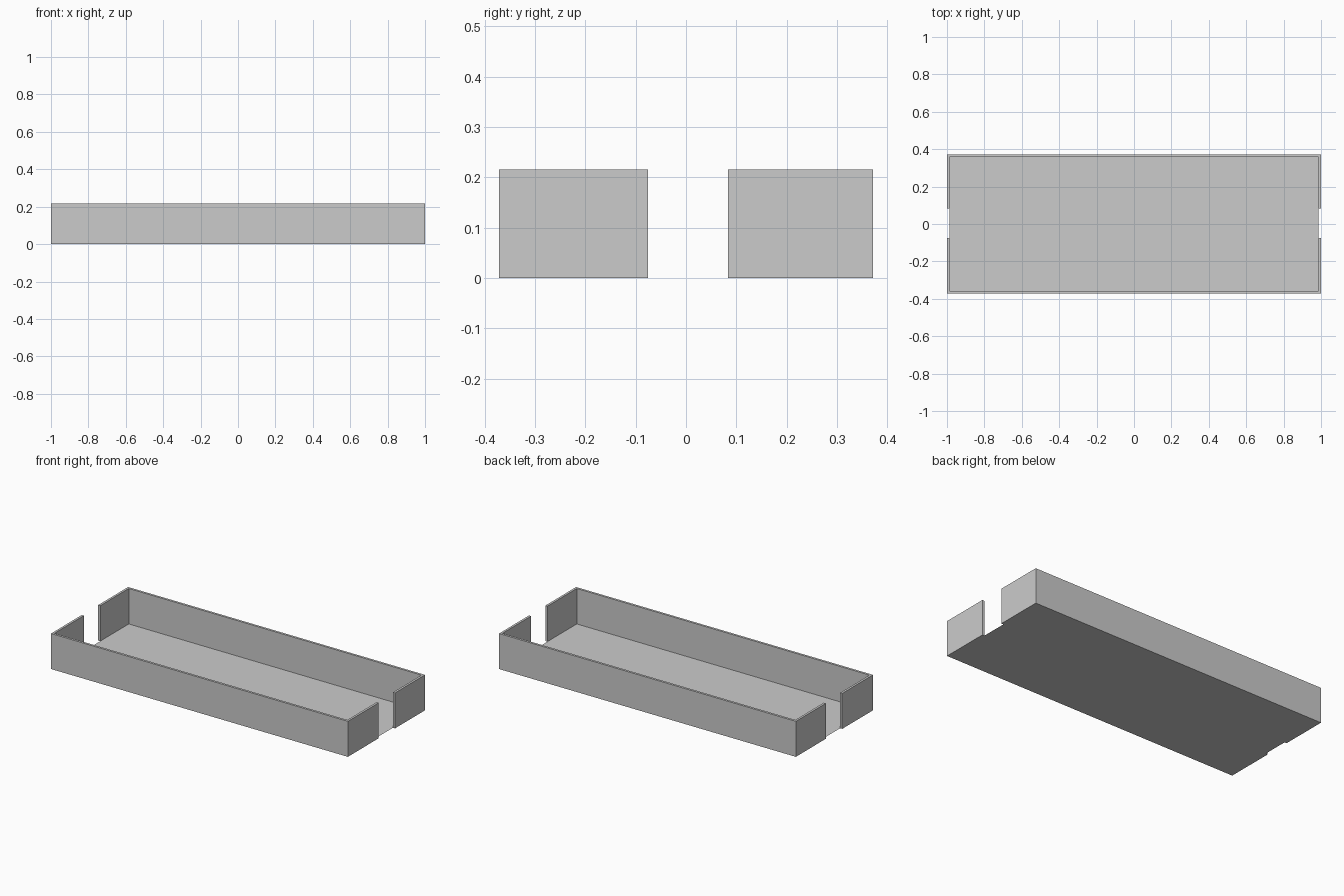
import bpy, bmesh

if "Cube" in bpy.data.objects:
    bpy.data.objects.remove(bpy.data.objects["Cube"])

X, Y, H = 1.0, 0.371, 0.216   # outer half sizes and wall height
T = 0.014                     # wall thickness


def prism(name, outline, height):
    """Extrude a flat outline straight up; zero height leaves a sheet."""
    bm = bmesh.new()
    face = bm.faces.new([bm.verts.new((x, y, 0)) for x, y in outline])
    if height:
        top = bmesh.ops.extrude_face_region(bm, geom=[face], use_keep_orig=True)
        verts = [v for v in top["geom"] if isinstance(v, bmesh.types.BMVert)]
        bmesh.ops.translate(bm, verts=verts, vec=(0, 0, height))
        bmesh.ops.recalc_face_normals(bm, faces=bm.faces)
    mesh = bpy.data.meshes.new(name)
    bm.to_mesh(mesh)
    bm.free()
    obj = bpy.data.objects.new(name, mesh)
    bpy.context.collection.objects.link(obj)
    return obj


# C-shaped walls: a long side with two short returns, split by the end gaps
for name, s, gap in (("front_wall", -1, 0.075), ("back_wall", 1, 0.083)):
    o, i, g = s * Y, s * (Y - T), s * gap
    prism(name, [(-X, o), (X, o), (X, g), (X - T, g), (X - T, i),
                 (-X + T, i), (-X + T, g), (-X, g)], H)

# Thin floor sheet fitted between the walls
fx, fy = X - T, Y - T
prism("floor", [(-fx, -fy), (fx, -fy), (fx, fy), (-fx, fy)], 0)
